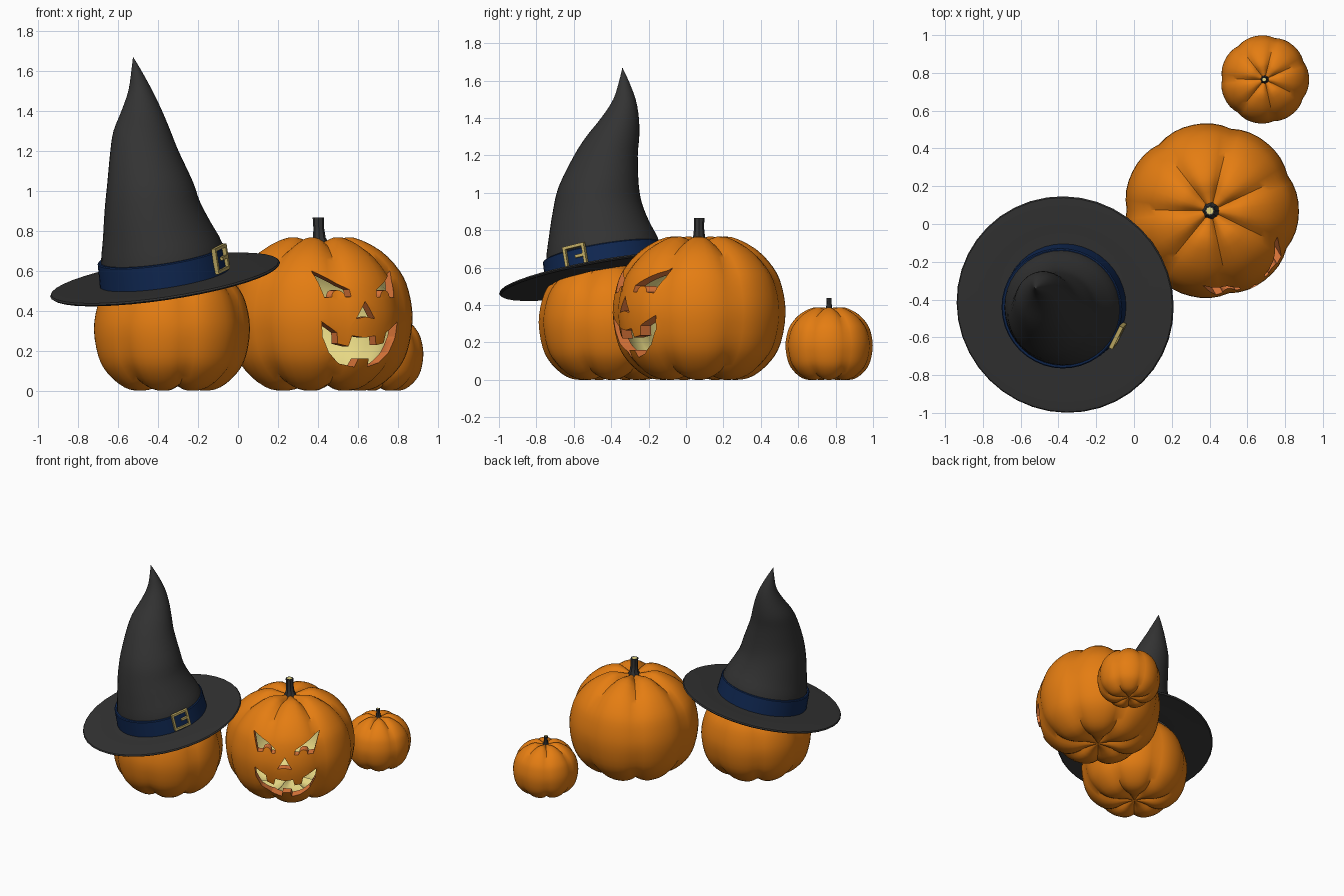
import bpy, bmesh, math
from mathutils import Vector, Matrix

if "Cube" in bpy.data.objects:
    bpy.data.objects.remove(bpy.data.objects["Cube"])


def material(name, rgb):
    m = bpy.data.materials.new(name)
    m.diffuse_color = (*rgb, 1)
    m.use_nodes = True
    m.node_tree.nodes["Principled BSDF"].inputs["Base Color"].default_value = m.diffuse_color
    return m


ORANGE = material("pumpkin_orange", (0.78, 0.205, 0.006))
FLESH = material("cut_flesh", (0.87, 0.22, 0.05))
CREAM = material("inner_cream", (0.79, 0.68, 0.23))
BLACK = material("charcoal", (0.033, 0.033, 0.033))
BLUE = material("navy_band", (0.005, 0.021, 0.085))
GOLD = material("buckle_gold", (0.54, 0.42, 0.13))


def finish(name, bm, mats, index=0, angle=None):
    bmesh.ops.recalc_face_normals(bm, faces=bm.faces[:])
    for f in bm.faces:
        f.material_index = index
    me = bpy.data.meshes.new(name)
    bm.to_mesh(me)
    bm.free()
    for m in mats:
        me.materials.append(m)
    ob = bpy.data.objects.new(name, me)
    bpy.context.collection.objects.link(ob)
    if angle:
        smooth(ob, angle)
    return ob


def smooth(ob, angle):
    bpy.ops.object.select_all(action='DESELECT')
    ob.select_set(True)
    bpy.context.view_layer.objects.active = ob
    bpy.ops.object.shade_smooth_by_angle(angle=math.radians(angle))


def spline(pts, n):
    """Catmull-Rom through tuples of any length."""
    p = [Vector(q) for q in pts]
    p = [2 * p[0] - p[1]] + p + [2 * p[-1] - p[-2]]
    out = []
    for i in range(1, len(p) - 2):
        a, b, c, d = p[i - 1:i + 3]
        for k in range(n):
            t = k / n
            out.append(0.5 * (2 * b + (c - a) * t + (2 * a - 5 * b + 4 * c - d) * t * t
                              + (3 * b - a - 3 * c + d) * t ** 3))
    return out + [p[-2]]


def loft(rings, wrap=False, cap=False):
    bm = bmesh.new()
    vs = [[bm.verts.new(c) for c in r] for r in rings]
    n = len(vs[0])
    for i in range(len(vs) if wrap else len(vs) - 1):
        a, b = vs[i], vs[(i + 1) % len(vs)]
        for j in range(n):
            k = (j + 1) % n
            bm.faces.new((a[j], a[k], b[k], b[j]))
    if cap:
        bm.faces.new(vs[0])
        bm.faces.new(vs[-1])
    bmesh.ops.remove_doubles(bm, verts=bm.verts[:], dist=1e-5)
    return bm


def circle(r, z, n):
    return [Vector((r * math.cos(2 * math.pi * j / n), r * math.sin(2 * math.pi * j / n), z))
            for j in range(n)]


# ---- Pumpkins: one ribbed profile, three sizes ----
PROFILE = spline([(0, .035), (.08, .025), (.19, .0), (.29, .02), (.385, .1), (.44, .2),
                  (.465, .36), (.445, .5), (.40, .6), (.305, .7), (.17, .765),
                  (.07, .75), (0, .735)], 3)
LOBES, SEGS = 7, 56


def pumpkin_body(name, loc, s, mats, index=0, shrink=1.0):
    rings = []
    for i, p in enumerate(PROFILE):
        t = (PROFILE[min(i + 1, len(PROFILE) - 1)] - PROFILE[max(i - 1, 0)]).normalized()
        pole = 0 if i in (0, len(PROFILE) - 1) else min(1, p[0] / .12)
        depth = (.018 + .017 * abs(t[0])) * pole
        ring = []
        for j in range(SEGS):
            phase = (j * LOBES / SEGS) % 1
            w = max(0, 1 - min(phase, 1 - phase) / .42) ** 2
            r = p[0] - t[1] * depth * w
            z = max(0, p[1] + t[0] * depth * w)
            a = 2 * math.pi * j / SEGS + math.radians(25)
            z = .385 + (z - .385) * shrink
            r *= shrink
            ring.append(Vector((r * math.cos(a), r * math.sin(a), z)) * s + Vector(loc))
        rings.append(ring)
    return finish(name, loft(rings), mats, index, 40)


def stem(name, loc, s):
    pts = [(.05, .73), (.032, .765), (.027, .81), (.028, .865)]
    rings = [[(c + Vector((-.05 * (z - .73), 0, 0))) * s + Vector(loc)
              for c in circle(r, z, 8)] for r, z in pts]
    bm = loft(rings, cap=True)
    bm.faces.ensure_lookup_table()
    top = max(bm.faces, key=lambda f: f.calc_center_median().z)
    bmesh.ops.inset_individual(bm, faces=[top], thickness=.009 * s)
    ob = finish(name, bm, [BLACK, CREAM], 0, 35)
    max(ob.data.polygons, key=lambda f: f.center.z + len(f.vertices)).material_index = 1


BIG = (.408, .07, 0)
for label, loc, s in (("medium", (-.335, -.395, 0), .85), ("small", (.692, .765, 0), .505)):
    pumpkin_body(label + "_pumpkin", loc, s, [ORANGE])
    stem(label + "_stem", loc, s)

# Carved pumpkin: hollowed, then cut through by the face shapes
SKINS = [ORANGE, FLESH, CREAM]
carved = pumpkin_body("carved_pumpkin", BIG, 1, SKINS)
stem("carved_stem", BIG, 1)
cavity = pumpkin_body("cavity_cutter", BIG, 1, SKINS, 2, .87)

pupil = [(-.13 - .032 * math.cos(math.pi * k / 8), .469 + .034 * math.sin(math.pi * k / 8))
         for k in range(9)]
eye = [(-.235, .60), (-.2, .465)] + pupil + [(-.07, .47), (-.075, .505)]
nose = [(-.052, .36), (0, .37), (.052, .36), (0, .447)]
mouth = [(-.22, .345), (-.14, .29), (-.13, .235), (-.08, .222), (-.068, .275), (0, .265),
         (.06, .275), (.07, .228), (.12, .238), (.13, .29), (.22, .345),
         (.212, .27), (.17, .19), (.11, .14), (.045, .12), (.04, .16), (-.02, .16),
         (-.027, .118), (-.1, .135), (-.17, .19), (-.212, .27)]
fwd = Vector((.5, -.866, 0))
side = Vector((.866, .5, 0))
bm = bmesh.new()
for poly in (eye, [(-u, z) for u, z in eye], nose, mouth):
    near, far = [[bm.verts.new(Vector(BIG) + side * u + fwd * d + Vector((0, 0, z)))
                  for u, z in poly] for d in (.2, .65)]
    bm.faces.new(near)
    bm.faces.new(far)
    for j in range(len(poly)):
        k = (j + 1) % len(poly)
        bm.faces.new((near[j], near[k], far[k], far[j]))
face_cut = finish("face_cutter", bm, SKINS, 1)

for cutter in (cavity, face_cut):
    mod = carved.modifiers.new("cut", 'BOOLEAN')
    mod.operation, mod.solver, mod.object = 'DIFFERENCE', 'EXACT', cutter
dg = bpy.context.evaluated_depsgraph_get()
baked = bpy.data.meshes.new_from_object(carved.evaluated_get(dg))
carved.modifiers.clear()
carved.data = baked
for cutter in (cavity, face_cut):
    bpy.data.objects.remove(cutter)
smooth(carved, 40)

# ---- Hat: tilted brim and band, bent cone ----
normal = Vector((-.15, -.17, 1)).normalized()
tilt = Vector((0, 0, 1)).rotation_difference(normal)
FRAME = Matrix.Translation((-.365, -.427, .56)) @ tilt.to_matrix().to_4x4()


def hat_ring(name, profile, mat):
    rings = [[FRAME @ c for c in circle(r, z, 40)] for r, z in profile]
    return finish(name, loft(rings, wrap=True), [mat], 0, 35)


hat_ring("hat_brim", [(.30, .008), (.42, .006), (.53, .008), (.575, .004), (.581, -.004),
                      (.572, -.012), (.53, -.010), (.42, -.012), (.30, -.010)], BLACK)
hat_ring("hat_band", [(.312, .004), (.328, .006), (.322, .122), (.316, .127), (.305, .127)], BLUE)

# cone sections: centre x, y, z, radius, share of brim tilt
sections = spline([(-.366, -.428, .565, .318, 1), (-.381, -.445, .69, .307, 1),
                   (-.405, -.465, .80, .273, 1), (-.428, -.474, .92, .240, .6),
                   (-.440, -.467, 1.04, .214, .2), (-.468, -.428, 1.2, .170, 0),
                   (-.480, -.392, 1.3, .142, 0), (-.481, -.353, 1.4, .101, 0),
                   (-.488, -.329, 1.5, .060, 0), (-.508, -.332, 1.6, .025, 0),
                   (-.525, -.34, 1.67, 0, 0)], 3)
rings = []
for x, y, z, r, k in sections:
    q = Vector((0, 0, 1)).rotation_difference(Vector((-.15 * k, -.17 * k, 1)))
    rings.append([q @ c + Vector((x, y, z)) for c in circle(r, 0, 40)])
finish("hat_cone", loft(rings), [BLACK], 0, 50)

# Buckle: square frame and prong on the band
bm = bmesh.new()
place = (FRAME @ Matrix.Rotation(math.radians(-27), 4, 'Z')
         @ Matrix.Translation((.328, 0, .083)))
for t, h, w, l in ((0, .057, .13, .016), (0, -.057, .13, .016), (.057, 0, .016, .098),
                   (-.057, 0, .016, .098), (.027, 0, .05, .016)):
    m = place @ Matrix.Translation((0, t, h)) @ Matrix.Diagonal((.022, w, l, 1))
    bmesh.ops.create_cube(bm, size=1, matrix=m)
finish("hat_buckle", bm, [GOLD])
